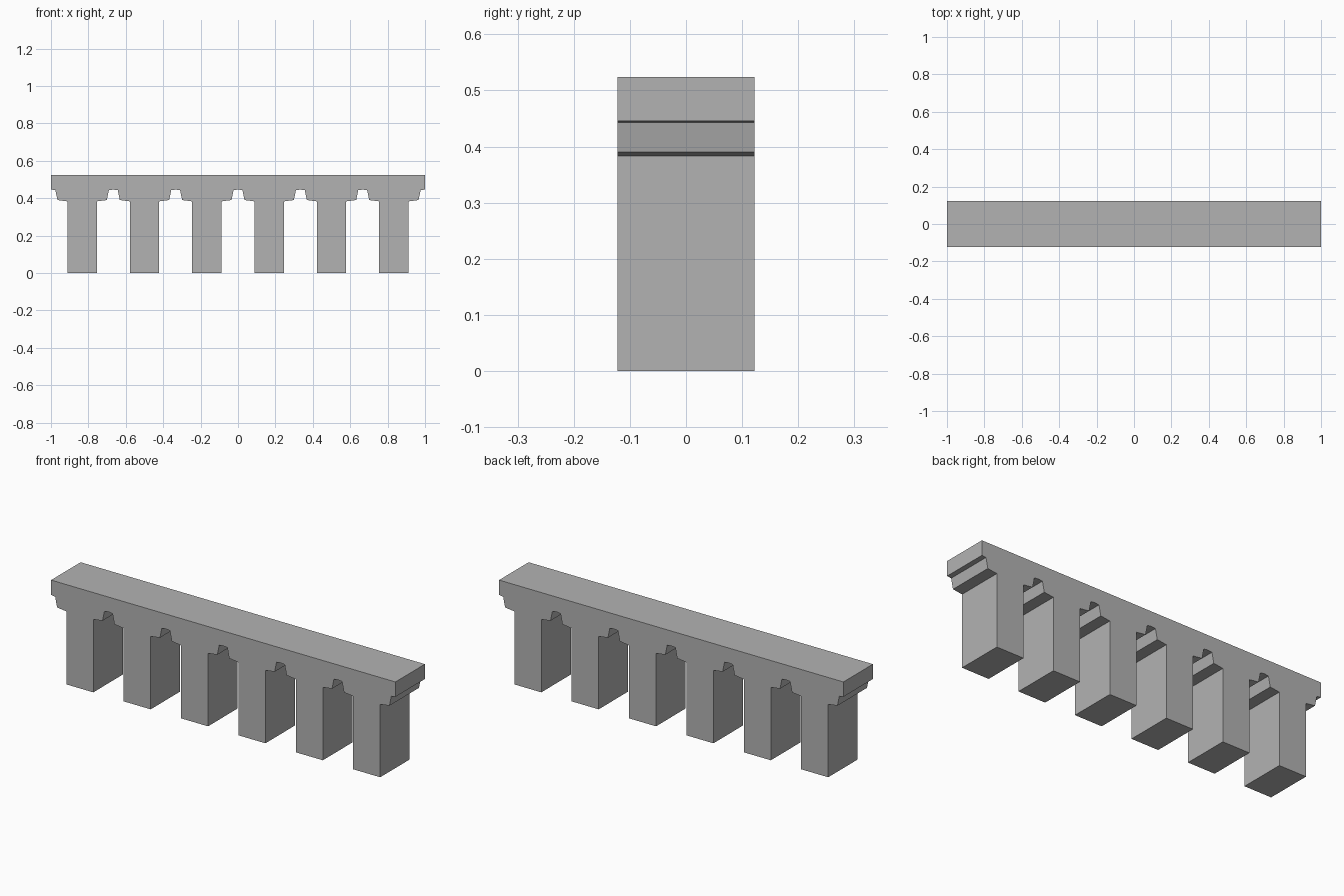
import bpy
import bmesh

if "Cube" in bpy.data.objects:
    bpy.data.objects.remove(bpy.data.objects["Cube"])

PIERS = 6
PITCH = 2.0 / PIERS
TOP = 0.524
DEPTH = 0.245

# One flat stone colour
stone = bpy.data.materials.new("stone_grey")
stone.diffuse_color = (0.45, 0.45, 0.45, 1.0)
stone.use_nodes = True
stone.node_tree.nodes["Principled BSDF"].inputs["Base Color"].default_value = stone.diffuse_color

# Half of a pier bay, from the mid-gap outward to the pier foot (offset from pier centre, z)
half_bay = [
    (PITCH / 2, 0.446),   # crown of the notch
    (0.143, 0.443),       # notch shoulder
    (0.132, 0.390),       # corbel lip
    (0.0785, 0.383),      # corbel meets pier
    (0.0785, 0.0),        # pier foot
]

# Underside profile: repeat the mirrored bay along the length
profile = []
for i in range(PIERS):
    c = -1 + PITCH * (i + 0.5)
    left = [(c - dx, z) for dx, z in half_bay]
    right = [(c + dx, z) for dx, z in reversed(half_bay)]
    if i:
        left = left[1:]   # crown point is shared with the previous bay
    profile += left + right
# Straight deck on top
profile += [(1.0, TOP), (-1.0, TOP)]

# Extrude the profile through the depth
bm = bmesh.new()
verts = [bm.verts.new((x, -DEPTH / 2, z)) for x, z in profile]
face = bm.faces.new(verts)
ext = bmesh.ops.extrude_face_region(bm, geom=[face])
moved = [g for g in ext["geom"] if isinstance(g, bmesh.types.BMVert)]
bmesh.ops.translate(bm, verts=moved, vec=(0, DEPTH, 0))
bmesh.ops.recalc_face_normals(bm, faces=bm.faces)
mesh = bpy.data.meshes.new("pier_arcade")
bm.to_mesh(mesh)
bm.free()
mesh.materials.append(stone)
arcade = bpy.data.objects.new("pier_arcade", mesh)
bpy.context.collection.objects.link(arcade)
